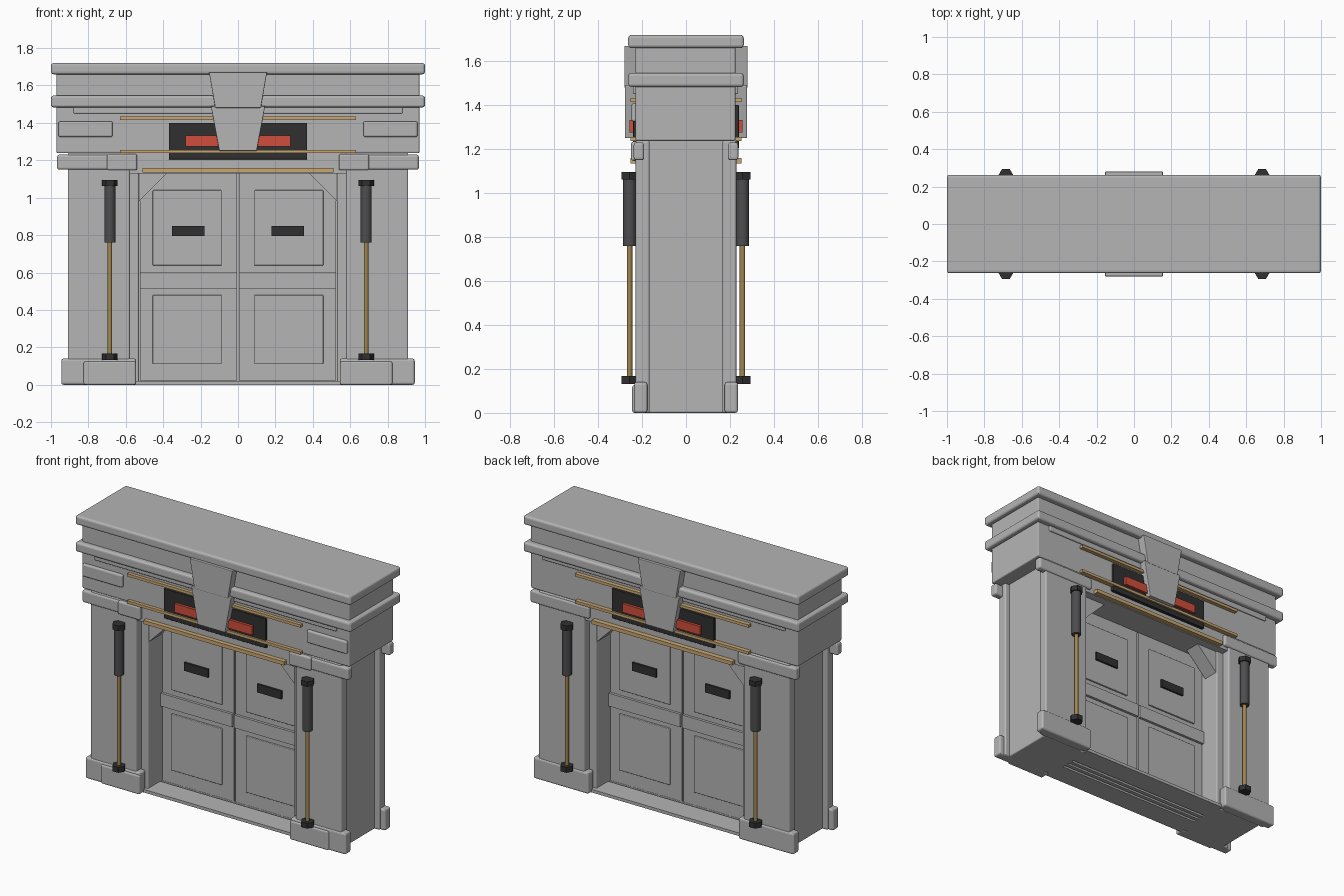
import bpy, bmesh, math
from mathutils import Matrix

if "Cube" in bpy.data.objects:
    bpy.data.objects.remove(bpy.data.objects["Cube"])


def material(name, rgb):
    m = bpy.data.materials.new(name)
    m.diffuse_color = (*rgb, 1)
    m.use_nodes = True
    m.node_tree.nodes["Principled BSDF"].inputs["Base Color"].default_value = m.diffuse_color
    return m


STONE = material("stone grey", (0.46, 0.46, 0.46))
BLACK = material("black iron", (0.03, 0.03, 0.03))
STEEL = material("dark steel", (0.075, 0.075, 0.08))
BRASS = material("brass", (0.36, 0.24, 0.075))
TAN = material("tan trim", (0.58, 0.39, 0.17))
RED = material("red lamp", (0.63, 0.075, 0.045))


def finish(name, bm, mat):
    bmesh.ops.recalc_face_normals(bm, faces=bm.faces)
    me = bpy.data.meshes.new(name)
    bm.to_mesh(me)
    bm.free()
    me.materials.append(mat)
    ob = bpy.data.objects.new(name, me)
    bpy.context.collection.objects.link(ob)
    return ob


def box(name, x, y, z, mat=STONE, bevel=0.0):
    """Box from (low, high) ranges, with optional rounded edges."""
    bm = bmesh.new()
    bmesh.ops.create_cube(bm, size=1)
    for v in bm.verts:
        v.co = [sum(r) / 2 + c * (r[1] - r[0]) for c, r in zip(v.co, (x, y, z))]
    if bevel:
        bmesh.ops.bevel(bm, geom=bm.edges[:], offset=bevel, segments=3,
                        profile=0.5, affect='EDGES')
    return finish(name, bm, mat)


def prism(name, pts, y, mat=STONE, bevel=0.0):
    """Extrude an x-z outline between two y values."""
    bm = bmesh.new()
    face = bm.faces.new([bm.verts.new((px, y[0], pz)) for px, pz in pts])
    ext = bmesh.ops.extrude_face_region(bm, geom=[face])
    for v in ext["geom"]:
        if isinstance(v, bmesh.types.BMVert):
            v.co.y = y[1]
    if bevel:
        bmesh.ops.bevel(bm, geom=bm.edges[:], offset=bevel, segments=2,
                        profile=0.5, affect='EDGES')
    return finish(name, bm, mat)


def post(name, x, y, z, r, sides, mat):
    """Upright cylinder between two heights."""
    bm = bmesh.new()
    bmesh.ops.create_cone(bm, cap_ends=True, segments=sides, radius1=r, radius2=r,
                          depth=z[1] - z[0],
                          matrix=Matrix.Translation((x, y, sum(z) / 2))
                          @ Matrix.Rotation(math.pi / 2, 4, 'Z'))
    ob = finish(name, bm, mat)
    if sides > 8:
        bpy.context.view_layer.objects.active = ob
        ob.select_set(True)
        bpy.ops.object.shade_smooth_by_angle(angle=math.radians(40))
        ob.select_set(False)
    # put corners of six-sided parts on the x axis
    return ob


def side(s, lo, hi):
    """Range mirrored by sign s."""
    return (s * lo, s * hi) if s > 0 else (s * hi, s * lo)


# entablature
box("top_cornice", (-1, 1), (-0.263, 0.263), (1.66, 1.72), bevel=0.014)
box("attic_block", (-0.97, 0.97), (-0.23, 0.225), (1.52, 1.68), bevel=0.008)
box("lower_cornice", (-1, 1), (-0.263, 0.263), (1.483, 1.546), bevel=0.014)
box("cornice_moulding", (-0.88, 0.88), (-0.24, 0.235), (1.45, 1.50), bevel=0.006)
box("frieze", (-0.97, 0.97), (-0.23, 0.225), (1.238, 1.50), bevel=0.008)
box("lintel", (-0.60, 0.60), (-0.223, 0.22), (1.13, 1.26))

# keystone running through the full depth
prism("keystone_upper", [(-0.155, 1.67), (0.155, 1.67), (0.122, 1.48), (-0.122, 1.48)],
      (-0.28, 0.28), bevel=0.004)
prism("keystone_lower", [(-0.145, 1.49), (0.145, 1.49), (0.10, 1.25), (-0.10, 1.25)],
      (-0.278, 0.278), bevel=0.004)

# threshold planks with gaps below the doors
for lo, hi in ((-0.2, -0.05), (-0.033, -0.008), (0.008, 0.033), (0.05, 0.2)):
    box("threshold_plank", (-0.55, 0.55), (lo, hi), (0, 0.02))

# inner door core closing the gap between the leaves
box("door_core", (-0.53, 0.53), (-0.02, 0.02), (0.02, 1.14))

for sx in (-1, 1):
    box("pier", side(sx, 0.53, 0.875), (-0.175, 0.172), (0, 1.25), bevel=0.008)
    box("door_leaf", side(sx, 0.006, 0.525), (-0.035, 0.035), (0.022, 1.135))
    # front-only overlay blocks
    box("base_overlay", side(sx, 0.545, 0.825), (-0.245, -0.18), (0, 0.125), bevel=0.01)
    box("capital_overlay", side(sx, 0.54, 0.70), (-0.25, -0.18), (1.147, 1.234), bevel=0.01)
    box("frieze_tablet", side(sx, 0.67, 0.96), (-0.248, -0.20), (1.325, 1.408), bevel=0.01)

    for sy in (-1, 1):
        # pilaster with base and capital
        box("pilaster", side(sx, 0.578, 0.91), side(sy, 0.165, 0.229), (0.0, 1.24), bevel=0.01)
        box("pilaster_base", side(sx, 0.545, 0.945), side(sy, 0.176, 0.236),
            (0, 0.14), bevel=0.012)
        box("pilaster_capital", side(sx, 0.54, 0.967), side(sy, 0.19, 0.238),
            (1.15, 1.23), bevel=0.012)
        # corner brace in the doorway
        prism("corner_brace", [(sx * 0.535, 0.975), (sx * 0.535, 1.135), (sx * 0.375, 1.135)],
              side(sy, 0.06, 0.165))
        # door rail, panels and handle
        box("door_rail", side(sx, 0.006, 0.525), side(sy, 0.03, 0.052), (0.515, 0.60))
        for z in ((0.11, 0.48), (0.637, 1.04)):
            box("door_panel", side(sx, 0.087, 0.456), side(sy, 0.03, 0.045), z, bevel=0.004)
        box("door_handle", side(sx, 0.178, 0.353), side(sy, 0.04, 0.058), (0.796, 0.85), BLACK)
        # piston
        px, py = sx * 0.685, sy * 0.257
        post("piston_foot", px, py, (0.132, 0.167), 0.042, 6, BLACK)
        post("piston_rod", px, py, (0.16, 0.78), 0.0125, 12, BRASS)
        post("piston_cylinder", px, py, (0.76, 1.07), 0.03, 16, STEEL)
        post("piston_cap", px, py, (1.062, 1.095), 0.042, 6, BLACK)

# sign panel, lamps and trim rods on both faces
for sy in (-1, 1):
    box("sign_panel", (-0.37, 0.37), side(sy, 0.21, 0.241), (1.205, 1.40), BLACK, 0.003)
    for sx in (-1, 1):
        box("sign_lamp", side(sx, 0.06, 0.282), side(sy, 0.23, 0.258), (1.275, 1.332), RED)
    for half, z, r in ((0.63, 1.424, 0.009), (0.63, 1.247, 0.009), (0.51, 1.147, 0.012)):
        box("trim_rod", (-half, half), side(sy, 0.215, 0.252), (z - r, z + r), TAN)
